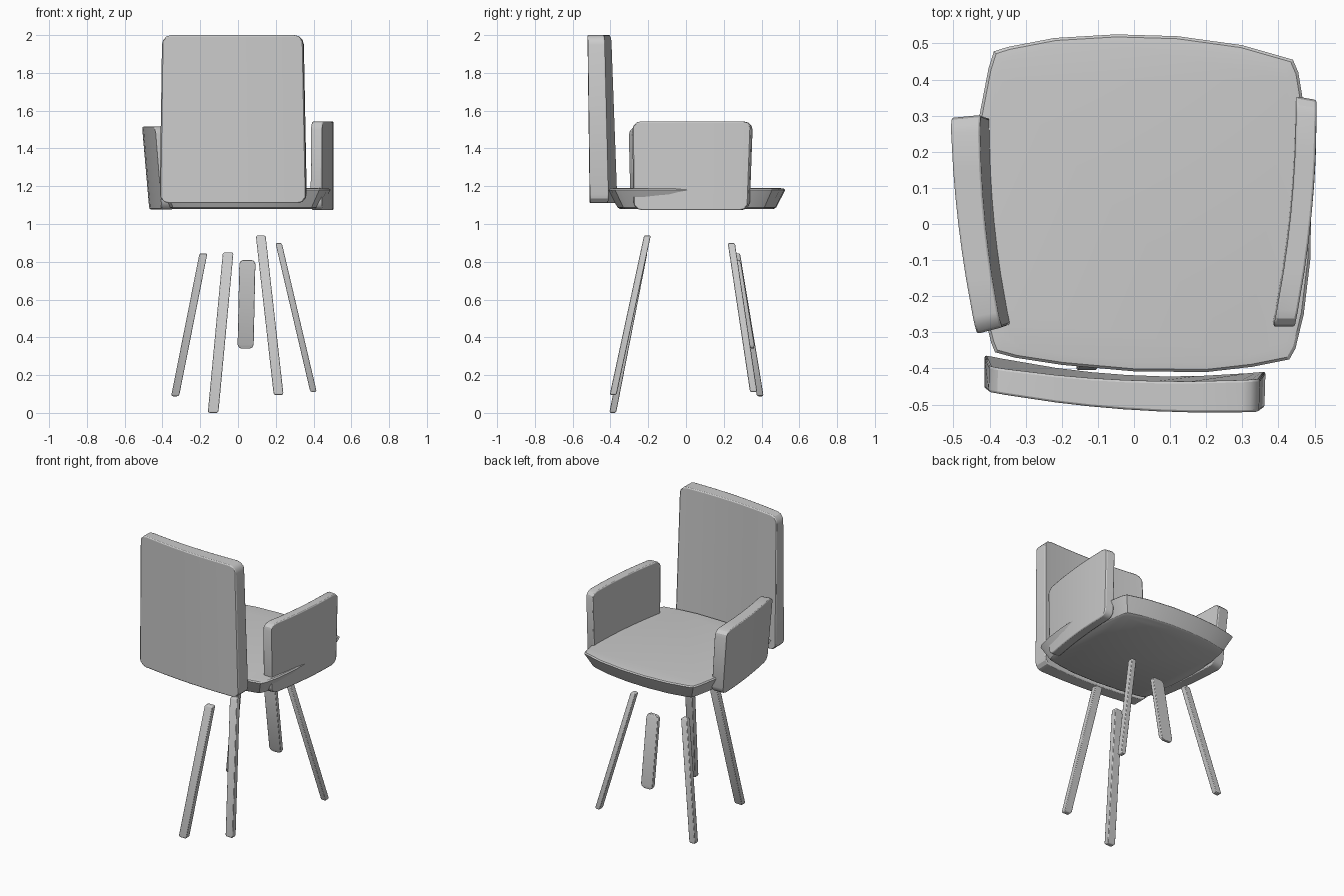
import bpy, bmesh, math
from mathutils import Vector

if "Cube" in bpy.data.objects:
    bpy.data.objects.remove(bpy.data.objects["Cube"])


def loft(name, rings, bevel=0.0):
    """Skin a series of closed rings and cap both ends."""
    bm = bmesh.new()
    vs = [[bm.verts.new(p) for p in r] for r in rings]
    n = len(vs[0])
    for a, b in zip(vs, vs[1:]):
        for i in range(n):
            j = (i + 1) % n
            bm.faces.new((a[i], a[j], b[j], b[i]))
    bm.faces.new(vs[0][::-1])
    bm.faces.new(vs[-1])
    bmesh.ops.recalc_face_normals(bm, faces=bm.faces)
    me = bpy.data.meshes.new(name)
    bm.to_mesh(me)
    bm.free()
    ob = bpy.data.objects.new(name, me)
    bpy.context.collection.objects.link(ob)
    if bevel:
        m = ob.modifiers.new("soft_edges", 'BEVEL')
        m.width, m.segments = bevel, 2
        m.limit_method, m.angle_limit = 'ANGLE', math.radians(40)
    bpy.ops.object.select_all(action='DESELECT')
    bpy.context.view_layer.objects.active = ob
    ob.select_set(True)
    bpy.ops.object.shade_smooth_by_angle(angle=math.radians(30))
    return ob


def arc(pts, t):
    """Quadratic curve through three xy points."""
    a, b, c = (Vector(p) for p in pts)
    return a * (2 * t - 1) * (t - 1) + b * 4 * t * (1 - t) + c * t * (2 * t - 1)


def plate(name, out_lo, out_hi, in_lo, in_hi, z0, z1, r):
    """Curved upright cushion with rounded corners."""
    length = (Vector(out_lo[2]) - Vector(out_lo[0])).length
    ends = [r * (1 - math.cos(math.radians(a))) / length for a in (0, 30, 60, 90)]
    ts = ends + [0.25, 0.375, 0.5, 0.625, 0.75] + [1 - e for e in ends[::-1]]

    def point(lo, hi, t, z):
        p = arc(lo, t).lerp(arc(hi, t), (z - z0) / (z1 - z0))
        return (p.x, p.y, z)

    rings = []
    for t in ts:
        d = min(t, 1 - t) * length
        k = max(0, 1 - d / r)
        inset = r * (1 - math.sqrt(max(0, 1 - k * k)))
        lo, hi = z0 + inset, z1 - inset
        rings.append([point(out_lo, out_hi, t, lo), point(out_lo, out_hi, t, hi),
                      point(in_lo, in_hi, t, hi), point(in_lo, in_hi, t, lo)])
    return loft(name, rings, 0.006)


def bar(name, bottom, top, wx, wy, r=0.01):
    """Slanted bar with softened ends."""
    b, t = Vector(bottom), Vector(top)
    h = t.z - b.z
    rings = []
    for z, k in ((0, r), (r * 0.3, r * 0.3), (r, 0), (h - r, 0), (h - r * 0.3, r * 0.3), (h, r)):
        c = b.lerp(t, z / h)
        x, y = wx / 2 - k, wy / 2 - min(k, 0.005)
        rings.append([c + Vector(v) for v in ((-x, -y, 0), (x, -y, 0), (x, y, 0), (-x, y, 0))])
    return loft(name, rings, 0.003)


# seat: bulging square outline, sides tapering inward below
outline = [(-0.385, -0.355), (-0.33, -0.37), (-0.2, -0.39), (0, -0.408), (0.2, -0.41), (0.33, -0.395),
           (0.43, -0.375), (0.447, -0.345), (0.47, -0.25), (0.488, -0.1), (0.491, 0.05), (0.485, 0.2),
           (0.465, 0.36), (0.455, 0.42), (0.44, 0.455), (0.3, 0.495), (0.12, 0.52), (-0.05, 0.525),
           (-0.22, 0.515), (-0.35, 0.49), (-0.388, 0.478), (-0.403, 0.43), (-0.428, 0.3),
           (-0.44, 0.1), (-0.435, -0.1), (-0.415, -0.25), (-0.395, -0.33)]
cx, cy = 0.025, 0.055
loft("seat", [[(cx + (x - cx) * s, cy + (y - cy) * s, z) for x, y in outline]
              for s, z in ((0.87, 1.08), (0.90, 1.088), (0.99, 1.17), (1.0, 1.18), (0.985, 1.187), (0.94, 1.19))])

# backrest
plate("backrest",
      [(-0.415, -0.455), (-0.02, -0.502), (0.362, -0.508)],
      [(-0.402, -0.465), (-0.03, -0.513), (0.345, -0.52)],
      [(-0.415, -0.362), (-0.02, -0.418), (0.365, -0.408)],
      [(-0.400, -0.395), (-0.03, -0.432), (0.348, -0.43)], 1.11, 2.0, 0.05)

# armrests: the left one leans outward
plate("right_armrest",
      [(0.443, -0.278), (0.492, 0.03), (0.505, 0.328)],
      [(0.445, -0.285), (0.492, 0.03), (0.505, 0.345)],
      [(0.383, -0.275), (0.430, 0.03), (0.447, 0.338)],
      [(0.386, -0.285), (0.434, 0.03), (0.449, 0.355)], 1.073, 1.543, 0.045)
plate("left_armrest",
      [(-0.402, -0.295), (-0.450, 0.0), (-0.470, 0.285)],
      [(-0.437, -0.305), (-0.487, 0.0), (-0.508, 0.295)],
      [(-0.335, -0.275), (-0.378, 0.0), (-0.392, 0.29)],
      [(-0.368, -0.287), (-0.412, 0.0), (-0.427, 0.303)], 1.078, 1.515, 0.045)

# four splayed legs and a short slat behind
bar("front_left_leg", (-0.132, -0.388, 0.0), (-0.052, -0.222, 0.85), 0.056, 0.036)
bar("front_right_leg", (0.215, -0.386, 0.095), (0.12, -0.204, 0.94), 0.052, 0.036)
bar("back_left_leg", (-0.333, 0.393, 0.088), (-0.183, 0.268, 0.845), 0.042, 0.036)
bar("back_right_leg", (0.4, 0.358, 0.11), (0.215, 0.24, 0.9), 0.034, 0.038)
bar("back_slat", (0.04, 0.352, 0.34), (0.05, 0.275, 0.81), 0.085, 0.028, 0.022)
